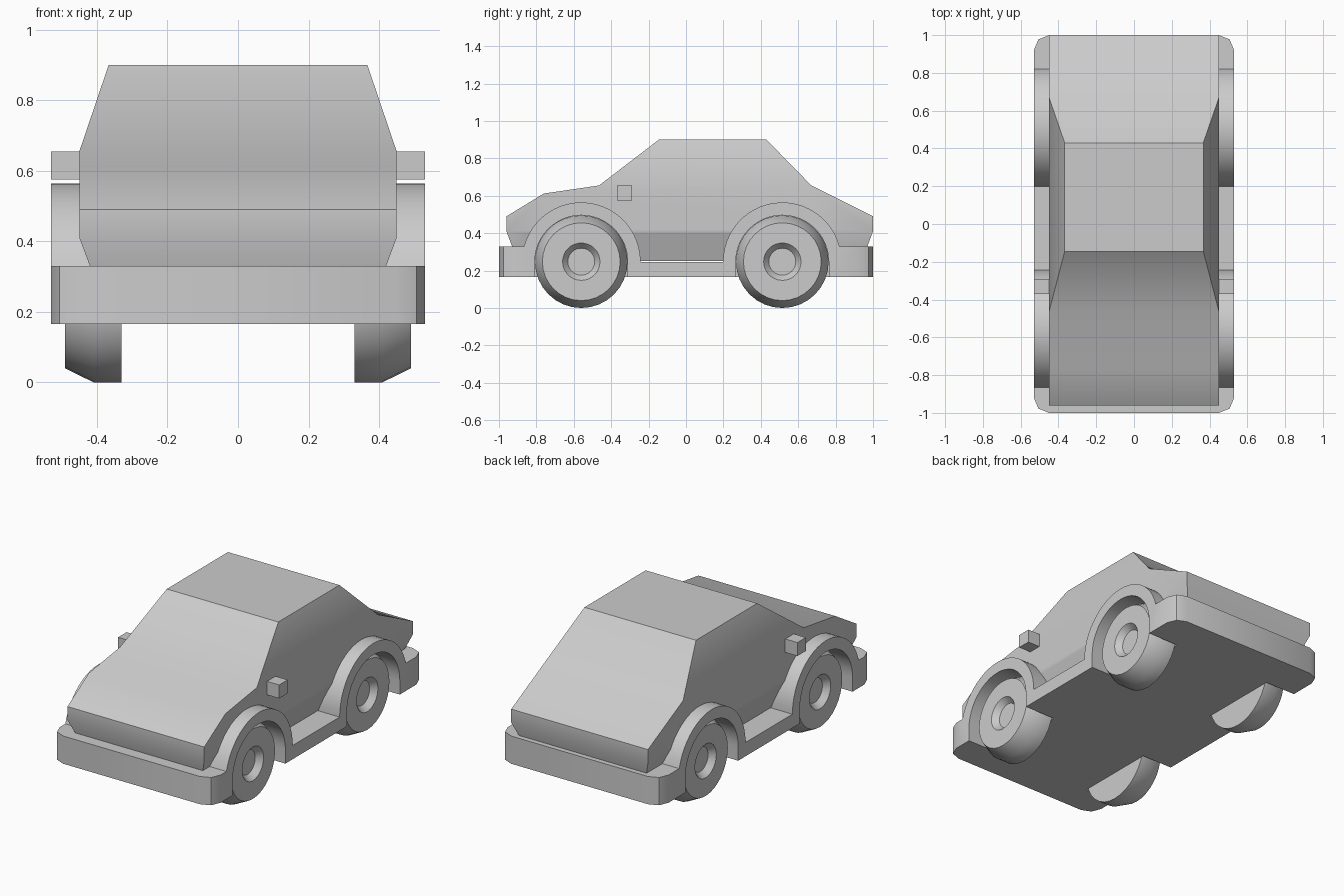
import bpy
import bmesh
from math import sin, cos, pi, radians, sqrt

cube = bpy.data.objects.get("Cube")
if cube:
    bpy.data.objects.remove(cube, do_unlink=True)

# Single paint colour
PAINT = (0.6, 0.6, 0.6, 1)
paint = bpy.data.materials.new("plain_grey")
paint.use_nodes = True
paint.diffuse_color = PAINT
paint.node_tree.nodes["Principled BSDF"].inputs["Base Color"].default_value = PAINT

AXLES = {"front": -0.56, "rear": 0.515}
HUB_Z, TYRE_R, ARCH_R = 0.2475, 0.2475, 0.317
SILL_Z, BUMPER_Z, FLOOR_Z, HALF_W = 0.247, 0.33, 0.165, 0.53


def finish(name, bm):
    bmesh.ops.recalc_face_normals(bm, faces=bm.faces[:])
    mesh = bpy.data.meshes.new(name)
    bm.to_mesh(mesh)
    bm.free()
    obj = bpy.data.objects.new(name, mesh)
    mesh.materials.append(paint)
    bpy.context.collection.objects.link(obj)
    return obj


def activate(obj):
    bpy.ops.object.select_all(action='DESELECT')
    obj.select_set(True)
    bpy.context.view_layer.objects.active = obj


def smooth(obj):
    activate(obj)
    bpy.ops.object.shade_smooth_by_angle(angle=radians(30))


def prism(points, x0, x1):
    """Extrude a (y, z) outline from x0 to x1."""
    bm = bmesh.new()
    a, b = ([bm.verts.new((x, y, z)) for y, z in points] for x in (x0, x1))
    bm.faces.new(a)
    bm.faces.new(b[::-1])
    n = len(points)
    for i in range(n):
        j = (i + 1) % n
        bm.faces.new((a[i], b[i], b[j], a[j]))
    return bm


def arc(cy, r, z_start, z_end, n=24):
    """Points over the top of an arch, front to rear, between two heights."""
    def reach(z):
        return sqrt(max(0, r * r - (z - HUB_Z) ** 2)) / r
    a0 = pi - math_angle(reach(z_start), (z_start - HUB_Z) / r)
    a1 = math_angle(reach(z_end), (z_end - HUB_Z) / r)
    return [(cy + r * cos(a0 + (a1 - a0) * i / n),
             HUB_Z + r * sin(a0 + (a1 - a0) * i / n)) for i in range(n + 1)]


def math_angle(c, s):
    from math import atan2
    return atan2(s, c)


# Body shell: outline as (y, z, half width)
outline = [(-0.90, 0.25, 0.39), (-0.96, 0.41, 0.45), (-0.96, 0.49, 0.45),
           (-0.76, 0.612, 0.45), (-0.465, 0.655, 0.45), (-0.145, 0.90, 0.367),
           (0.43, 0.90, 0.367), (0.67, 0.655, 0.45), (1.0, 0.49, 0.45),
           (1.0, 0.41, 0.45), (0.94, 0.25, 0.39)]
bm = bmesh.new()
sides = [[bm.verts.new((s * w, y, z)) for y, z, w in outline] for s in (-1, 1)]
for i in range(len(outline)):
    j = (i + 1) % len(outline)
    bm.faces.new((sides[0][i], sides[1][i], sides[1][j], sides[0][j]))
for side in sides:
    for panel in ((0, 1, 9, 10), (1, 2, 3, 4, 7, 8, 9), (4, 5, 6, 7)):
        bm.faces.new([side[k] for k in panel])
body = finish("body_shell", bm)

# Chassis: bumpers, sills and wheel arches in one outline
profile = [(-1, FLOOR_Z), (-1, BUMPER_Z)]
profile += arc(AXLES["front"], ARCH_R, BUMPER_Z, SILL_Z)
profile += arc(AXLES["rear"], ARCH_R, SILL_Z, BUMPER_Z)
profile += [(1, BUMPER_Z), (1, FLOOR_Z)]
bm = prism(profile, -HALF_W, HALF_W)
corners = [e for e in bm.edges
           if all(abs(v.co.x) > HALF_W - 0.01 and abs(v.co.y) > 0.99 for v in e.verts)
           and abs(e.verts[0].co.z - e.verts[1].co.z) > 0.1]
bmesh.ops.bevel(bm, geom=corners, offset=0.08, segments=2, profile=0.5, affect='EDGES')
chassis = finish("bumpers_and_arches", bm)

# Wheel wells cut through chassis and body
WELL_R = TYRE_R + 0.001
for axle, cy in AXLES.items():
    well = [(cy - WELL_R, 0.1)] + arc(cy, WELL_R, HUB_Z, HUB_Z) + [(cy + WELL_R, 0.1)]
    for s in (-1, 1):
        cutter = finish("well_cutter", prism(well, s * 0.328, s * 0.7))
        cutter.hide_render = True
        for target in (chassis, body):
            activate(target)
            mod = target.modifiers.new("well", 'BOOLEAN')
            mod.operation, mod.solver, mod.object = 'DIFFERENCE', 'EXACT', cutter
            bpy.ops.object.modifier_apply(modifier=mod.name)
        bpy.data.objects.remove(cutter, do_unlink=True)
smooth(body)
smooth(chassis)

# Wheels: tyre with sloped shoulder and recessed hub, as (x, radius)
lathe = [(0.33, TYRE_R), (0.41, TYRE_R), (0.49, 0.208), (0.49, 0.10), (0.455, 0.072)]
SEG = 32
for axle, cy in AXLES.items():
    for s, side_name in ((1, "left"), (-1, "right")):
        bm = bmesh.new()
        rings = [[bm.verts.new((s * x, cy + r * cos(2 * pi * k / SEG),
                                HUB_Z + r * sin(2 * pi * k / SEG)))
                  for k in range(SEG)] for x, r in lathe]
        for a, b in zip(rings, rings[1:]):
            for k in range(SEG):
                m = (k + 1) % SEG
                bm.faces.new((a[k], a[m], b[m], b[k]))
        bm.faces.new(rings[0])
        bm.faces.new(rings[-1])
        smooth(finish(f"{axle}_{side_name}_wheel", bm))

# Door mirrors
square = [(-0.37, 0.575), (-0.37, 0.655), (-0.29, 0.655), (-0.29, 0.575)]
for s, side_name in ((1, "left"), (-1, "right")):
    finish(f"{side_name}_door_mirror", prism(square, s * 0.44, s * HALF_W))
